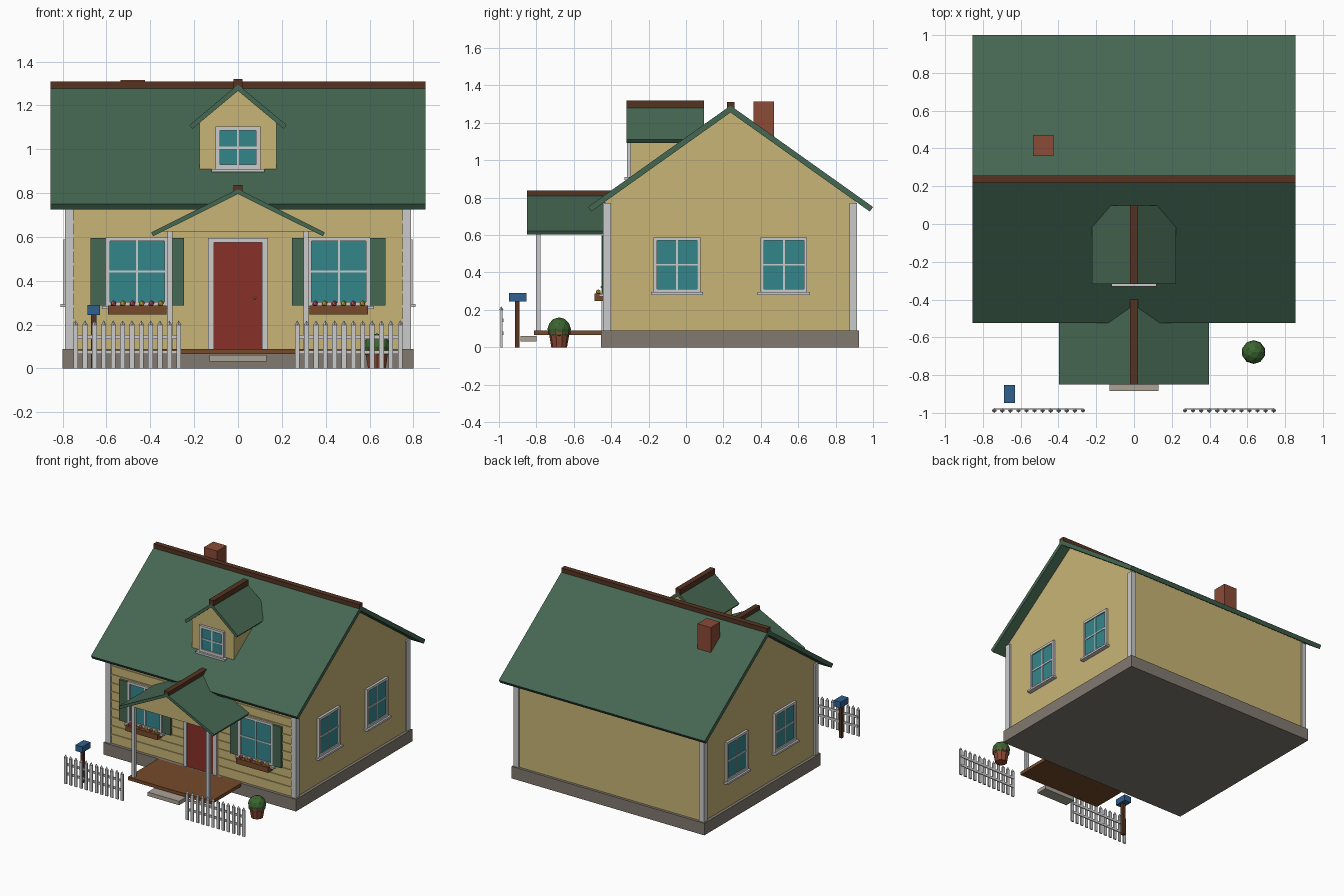
import bpy, bmesh, math
from mathutils import Matrix, Vector

if "Cube" in bpy.data.objects:
    bpy.data.objects.remove(bpy.data.objects["Cube"])


def material(name, rgb):
    m = bpy.data.materials.new(name)
    m.diffuse_color = (*rgb, 1)
    m.use_nodes = True
    m.node_tree.nodes["Principled BSDF"].inputs["Base Color"].default_value = m.diffuse_color
    return m


WALL = material("wall_yellow", (0.58, 0.46, 0.18))
ROOF = material("roof_green", (0.06, 0.135, 0.085))
BROWN = material("ridge_brown", (0.09, 0.034, 0.016))
WOOD = material("wood", (0.18, 0.068, 0.023))
RED = material("door_red", (0.25, 0.03, 0.022))
GLASS = material("glass", (0.034, 0.24, 0.26))
BRICK = material("brick", (0.26, 0.069, 0.038))
STONE = material("stone", (0.22, 0.195, 0.162))
STEP = material("step_stone", (0.4, 0.36, 0.3))
BLUE = material("mailbox_blue", (0.03, 0.115, 0.28))
LEAF = material("leaf", (0.045, 0.13, 0.03))
PINK = material("pink", (0.6, 0.09, 0.16))
YELLOW = material("yellow", (0.75, 0.5, 0.05))
ID = Matrix.Identity(4)


def finish(name, bm, mat):
    bmesh.ops.recalc_face_normals(bm, faces=bm.faces)
    me = bpy.data.meshes.new(name)
    bm.to_mesh(me)
    bm.free()
    if mat:
        me.materials.append(mat)
    ob = bpy.data.objects.new(name, me)
    bpy.context.collection.objects.link(ob)
    return ob


def boxes(name, items, mat=None, xf=ID):
    """One object from boxes given as (x0, x1, y0, y1, z0, z1)."""
    bm = bmesh.new()
    for x0, x1, y0, y1, z0, z1 in items:
        m = Matrix.Translation(((x0 + x1) / 2, (y0 + y1) / 2, (z0 + z1) / 2))
        m = m @ Matrix.Diagonal((x1 - x0, y1 - y0, z1 - z0, 1))
        bmesh.ops.create_cube(bm, size=1, matrix=xf @ m)
    return finish(name, bm, mat)


def prism(name, profile, axis, a, b, mat):
    """Extrude a (u, z) profile along x or y from a to b."""
    bm = bmesh.new()
    vs = [bm.verts.new((a, u, z) if axis == "x" else (u, a, z)) for u, z in profile]
    face = bm.faces.new(vs)
    new = bmesh.ops.extrude_face_region(bm, geom=[face])["geom"]
    d = Vector((b - a, 0, 0) if axis == "x" else (0, b - a, 0))
    bmesh.ops.translate(bm, vec=d, verts=[v for v in new if isinstance(v, bmesh.types.BMVert)])
    return finish(name, bm, mat)


def gable_roof(name, axis, mid, half, top, eave, t, a, b, cap, cap_top):
    """Folded slab with square-cut eaves, plus a ridge cap."""
    length = math.hypot(half, top - eave)
    nx, nz = (top - eave) / length * t, half / length * t
    drop = t * length / half
    prism(name, [(mid - half, eave), (mid, top), (mid + half, eave),
                 (mid + half - nx, eave - nz), (mid, top - drop),
                 (mid - half + nx, eave - nz)], axis, a, b, ROOF)
    z0 = top - 0.015
    if axis == "x":
        boxes(name + "_ridge_cap", [(a, b, mid - cap, mid + cap, z0, cap_top)], BROWN)
    else:
        boxes(name + "_ridge_cap", [(mid - cap, mid + cap, a, b, z0, cap_top)], BROWN)


def window(name, loc, turn, w, h, frame=0.018, sill=0.16):
    """Framed four-pane window facing -y before turning; loc is on the wall."""
    xf = Matrix.Translation(loc) @ Matrix.Rotation(turn, 4, "Z")
    x, z, f = w / 2, h / 2, frame
    boxes(name + "_glass", [(-x + f / 2, x - f / 2, -0.009, 0.01, -z + f / 2, z - f / 2)], GLASS, xf)
    boxes(name + "_frame", [
        (-x, -x + f, -0.018, 0.01, -z, z), (x - f, x, -0.018, 0.01, -z, z),
        (-x + f, x - f, -0.018, 0.01, -z, -z + f), (-x + f, x - f, -0.018, 0.01, z - f, z),
        (-0.005, 0.005, -0.014, 0.01, -z + f, z - f),
        (-x + f, x - f, -0.0135, 0.01, -0.005, 0.005)], None, xf)
    boxes(name + "_sill", [(-sill, sill, -0.032, 0.01, -z - 0.014, -z)], None, xf)


# House body
MID = 0.238
boxes("foundation", [(-0.8, 0.8, -0.455, 0.925, 0, 0.09)], STONE)
prism("house_walls", [(-0.432, 0.09), (0.905, 0.09), (0.905, 0.795), (MID, 1.27),
                      (-0.432, 0.795)], "x", -0.778, 0.778, WALL)
boxes("corner_posts", [(s - 0.02, s + 0.02, y - 0.021, y + 0.021, 0.09, 0.77)
                       for s in (-0.77, 0.77) for y in (-0.422, 0.894)])
boxes("siding_boards", [(-0.75, 0.75, -0.438, -0.43, 0.15 + i * 0.064, 0.162 + i * 0.064)
                        for i in range(10)], WALL)
gable_roof("main_roof", "x", MID, 0.762, 1.292, 0.75, 0.03, -0.855, 0.855, 0.02, 1.31)
boxes("chimney", [(-0.535, -0.425, 0.36, 0.47, 0.95, 1.315)], BRICK)

# Dormer
prism("dormer_walls", [(-0.175, 0.86), (0.175, 0.86), (0.175, 1.13), (0, 1.275),
                       (-0.175, 1.13)], "y", -0.298, 0.06, WALL)
gable_roof("dormer_roof", "y", 0, 0.222, 1.295, 1.11, 0.022, -0.318, 0.097, 0.02, 1.32)
window("dormer_window", (0, -0.298, 1.007), 0, 0.205, 0.195, 0.02, 0.12)

# Porch
boxes("porch_floor", [(-0.345, 0.345, -0.812, -0.44, 0.066, 0.09)], WOOD)
boxes("porch_step", [(-0.13, 0.13, -0.885, -0.8, 0.032, 0.061)], STEP)
boxes("porch_posts", [(s - 0.012, s + 0.012, -0.803, -0.779, 0.09, 0.64)
                      for s in (-0.31, 0.31)])
prism("porch_gable", [(-0.345, 0.625), (0.345, 0.625), (0, 0.8)], "y", -0.81, -0.78, WALL)
gable_roof("porch_roof", "y", 0, 0.396, 0.818, 0.621, 0.02, -0.85, -0.4, 0.02, 0.838)

# Door
boxes("door", [(-0.11, 0.11, -0.445, -0.42, 0.09, 0.575)], RED)
boxes("door_frame", [(-0.137, -0.11, -0.452, -0.42, 0.09, 0.595),
                     (0.11, 0.137, -0.452, -0.42, 0.09, 0.595),
                     (-0.11, 0.11, -0.452, -0.42, 0.575, 0.595)])
bm = bmesh.new()
bmesh.ops.create_icosphere(bm, subdivisions=1, radius=0.007,
                           matrix=Matrix.Translation((0.077, -0.45, 0.322)))
finish("door_knob", bm, YELLOW)

# Front windows with shutters and flower boxes
for side, cx in (("left", -0.46), ("right", 0.46)):
    window(side + "_front_window", (cx, -0.434, 0.443), 0, 0.285, 0.315)
    boxes(side + "_shutters", [(cx + s * 0.178 - 0.035, cx + s * 0.178 + 0.035,
                                -0.45, -0.43, 0.288, 0.595) for s in (-1, 1)], ROOF)
    boxes(side + "_flower_box", [(cx - 0.133, cx + 0.133, -0.49, -0.436, 0.247, 0.287)], WOOD)
    for tint, mat, start in (("pink", PINK, 0), ("yellow", YELLOW, 1)):
        bm = bmesh.new()
        for i in range(start, 6, 2):
            bmesh.ops.create_icosphere(bm, subdivisions=1, radius=0.014, matrix=Matrix.Translation(
                (cx - 0.108 + i * 0.0432, -0.468, 0.296)))
        finish(f"{side}_{tint}_flowers", bm, mat)

# Side windows
for side, s in (("left", -1), ("right", 1)):
    for place, y in (("front", -0.048), ("rear", 0.523)):
        window(f"{side}_{place}_side_window", (s * 0.778, y, 0.441), s * math.pi / 2,
               0.25, 0.293, sill=0.14)

# Picket fences
for side, x0 in (("left", -0.74), ("right", 0.27)):
    xs = [x0 + i * 0.0427 for i in range(12)]
    items = [(x - 0.011, x + 0.011, -0.992, -0.982, 0, 0.2) for x in xs]
    items += [(xs[0], xs[-1], -0.983, -0.976, z, z + 0.018) for z in (0.065, 0.135)]
    boxes(side + "_fence", items)
    bm = bmesh.new()
    for x in xs:
        bmesh.ops.create_cone(bm, cap_ends=True, segments=4, radius1=0.0125, radius2=0,
                              depth=0.02, matrix=Matrix.Translation((x, -0.9875, 0.209)))
    finish(side + "_fence_tips", bm, None)

# Mailbox
boxes("mailbox_post", [(-0.67, -0.646, -0.913, -0.889, 0, 0.25)], BROWN)
boxes("mailbox", [(-0.687, -0.63, -0.947, -0.852, 0.245, 0.29)], BLUE)

# Potted bush
bm = bmesh.new()
for r1, r2, z, d in ((0.042, 0.055, 0.0375, 0.075), (0.06, 0.06, 0.08, 0.018)):
    bmesh.ops.create_cone(bm, cap_ends=True, segments=10, radius1=r1, radius2=r2, depth=d,
                          matrix=Matrix.Translation((0.633, -0.678, z)))
finish("plant_pot", bm, BRICK)
bm = bmesh.new()
bmesh.ops.create_icosphere(bm, subdivisions=2, radius=0.063,
                           matrix=Matrix.Translation((0.633, -0.678, 0.097)))
finish("bush", bm, LEAF)
